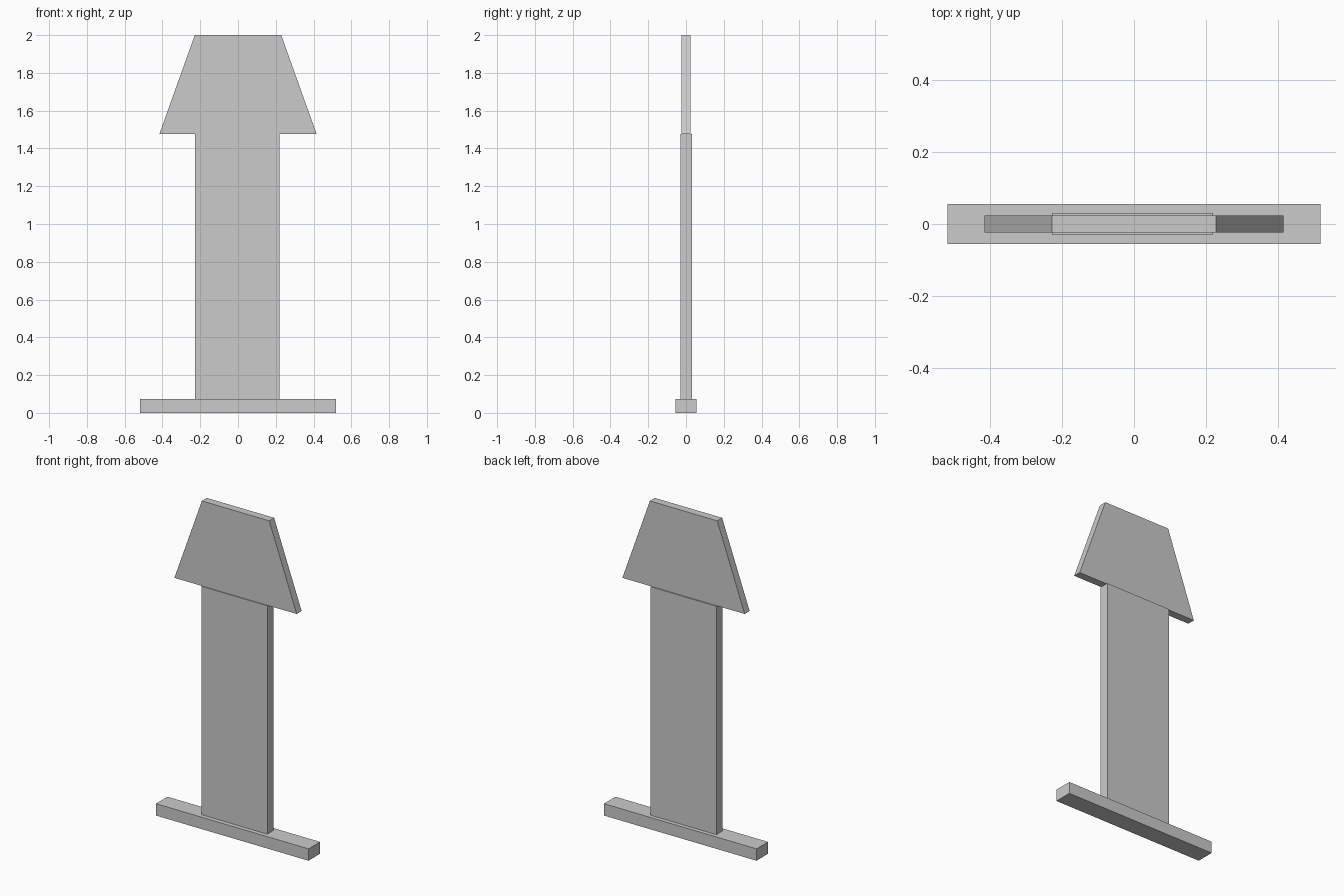
import bpy

if "Cube" in bpy.data.objects:
    bpy.data.objects.remove(bpy.data.objects["Cube"])


def prism(name, profile, y0, y1):
    """Extrude an x/z outline from y0 to y1 (outline runs counter-clockwise seen from the front)."""
    n = len(profile)
    verts = [(x, y, z) for y in (y0, y1) for x, z in profile]
    faces = [tuple(range(n)), tuple(reversed(range(n, 2 * n)))]
    faces += [(i, i + n, (i + 1) % n + n, (i + 1) % n) for i in range(n)]
    mesh = bpy.data.meshes.new(name)
    mesh.from_pydata(verts, [], faces)
    obj = bpy.data.objects.new(name, mesh)
    bpy.context.collection.objects.link(obj)
    return obj


def outline(x0, x1, z0, z1, taper=0.0):
    """Rectangle whose top edge is pulled in by taper on each side."""
    return [(x0, z0), (x1, z0), (x1 - taper, z1), (x0 + taper, z1)]


BASE_TOP, POST_TOP = 0.073, 1.477

# Flat foot bar
prism("base", outline(-0.519, 0.519, 0, BASE_TOP), -0.056, 0.056)

# Upright board, slightly left of centre
prism("post", outline(-0.228, 0.22, BASE_TOP, POST_TOP), -0.029, 0.031)

# Tapered head panel
prism("head", outline(-0.416, 0.416, POST_TOP, 2.0, taper=0.187), -0.024, 0.024)
